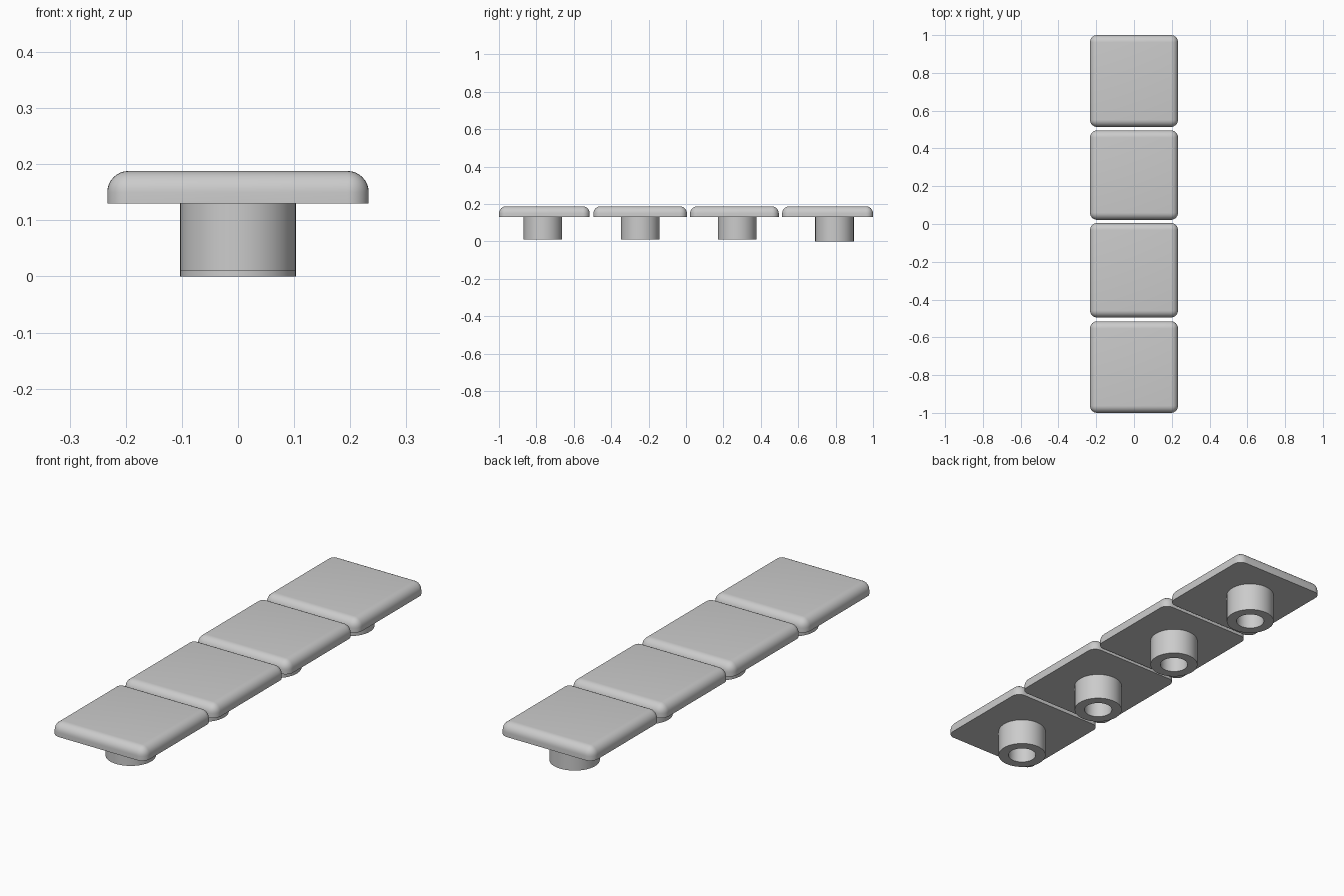
import bpy
import bmesh
from math import pi

old = bpy.data.objects.get("Cube")
if old:
    bpy.data.objects.remove(old, do_unlink=True)

grey = bpy.data.materials.new("light_grey")
grey.use_nodes = True
grey.diffuse_color = (0.6, 0.6, 0.6, 1)
grey.node_tree.nodes["Principled BSDF"].inputs["Base Color"].default_value = (0.6, 0.6, 0.6, 1)

HALF_W, BASE, TOP = 0.233, 0.13, 0.188
OUTER, INNER, SIDES = 0.103, 0.06, 64


def finish(name, bm):
    """Turn a bmesh into a smooth-shaded object with sharp edges kept."""
    bmesh.ops.recalc_face_normals(bm, faces=bm.faces)
    mesh = bpy.data.meshes.new(name)
    bm.to_mesh(mesh)
    bm.free()
    mesh.materials.append(grey)
    obj = bpy.data.objects.new(name, mesh)
    bpy.context.collection.objects.link(obj)
    bpy.ops.object.select_all(action="DESELECT")
    obj.select_set(True)
    bpy.context.view_layer.objects.active = obj
    bpy.ops.object.shade_smooth_by_angle(angle=pi / 6)
    return obj


def plate(name, y0, y1):
    """Flat slab, rounded everywhere except round its underside."""
    bm = bmesh.new()
    bmesh.ops.create_cube(bm, size=1)
    for v in bm.verts:
        v.co.x *= 2 * HALF_W
        v.co.y = (y0 + y1) / 2 + v.co.y * (y1 - y0)
        v.co.z = TOP if v.co.z > 0 else BASE
    edges = [e for e in bm.edges if any(v.co.z > BASE + 0.01 for v in e.verts)]
    bmesh.ops.bevel(bm, geom=edges, offset=0.038, offset_type="OFFSET",
                    segments=8, profile=0.5, affect="EDGES")
    return finish(name, bm)


def socket(name, y, bottom):
    """Hollow round post, a closed profile spun about the vertical axis."""
    bm = bmesh.new()
    profile = [(INNER, BASE), (INNER, bottom), (OUTER, bottom), (OUTER, BASE)]
    verts = [bm.verts.new((r, y, z)) for r, z in profile]
    edges = [bm.edges.new(pair) for pair in zip(verts, verts[1:])]
    bmesh.ops.spin(bm, geom=verts + edges, cent=(0, y, 0), axis=(0, 0, 1),
                   angle=2 * pi, steps=SIDES, use_merge=True)
    bmesh.ops.remove_doubles(bm, verts=bm.verts, dist=0.0001)
    return finish(name, bm)


# Four keys in a row: plate start, plate end, post centre, post bottom
keys = [(-1.0, -0.515, -0.765, 0.01), (-0.495, 0.005, -0.245, 0.01),
        (0.022, 0.496, 0.273, 0.01), (0.514, 1.0, 0.794, 0.0)]
for i, (y0, y1, yc, bottom) in enumerate(keys, 1):
    plate(f"key_plate_{i}", y0, y1)
    socket(f"key_socket_{i}", yc, bottom)
